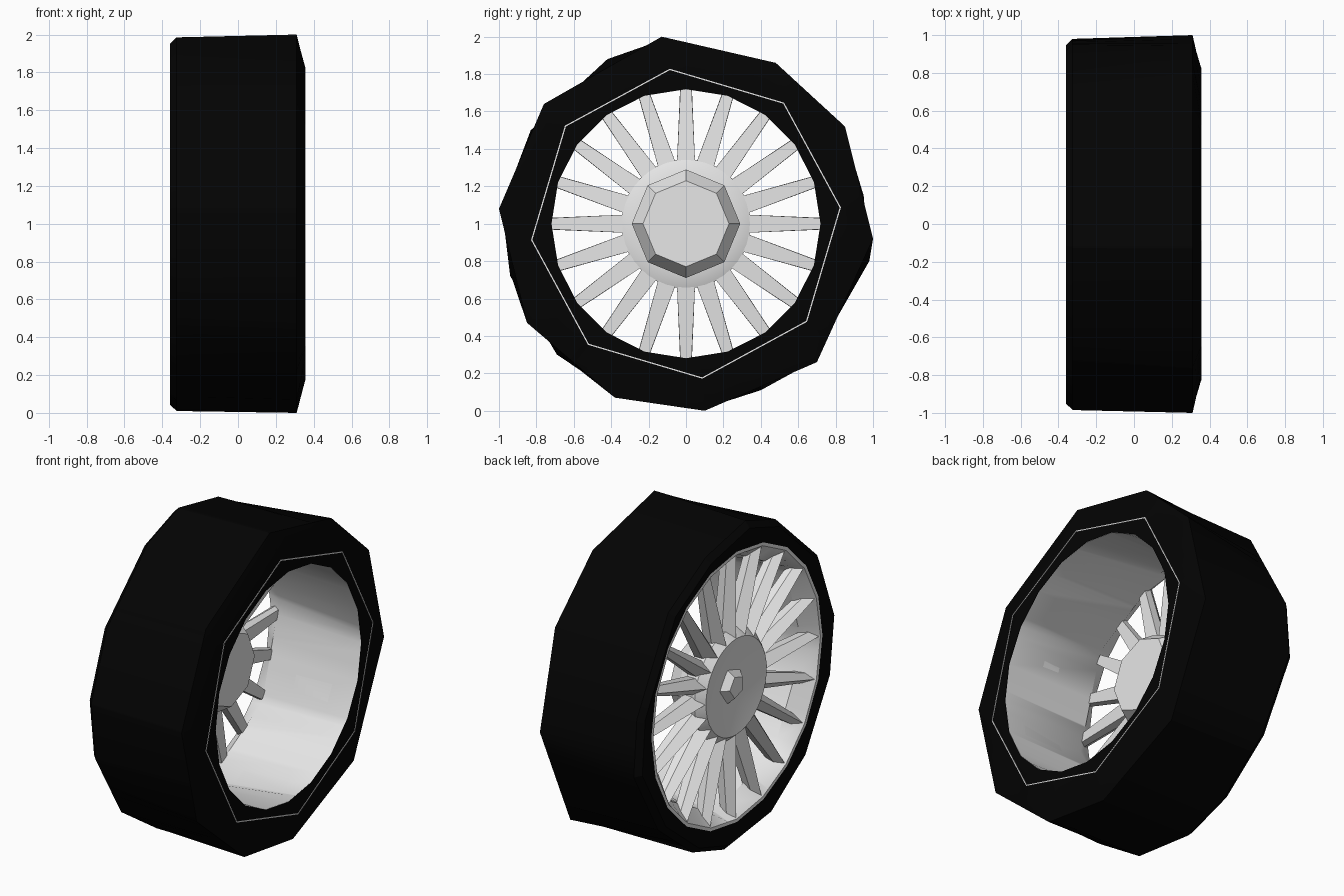
import bpy, bmesh, math
from math import sin, cos, pi, atan2

if "Cube" in bpy.data.objects:
    bpy.data.objects.remove(bpy.data.objects["Cube"])

def mat(name, v):
    m = bpy.data.materials.new(name)
    m.diffuse_color = (v, v, v, 1)
    m.use_nodes = True
    m.node_tree.nodes["Principled BSDF"].inputs["Base Color"].default_value = m.diffuse_color
    return m

rubber = mat("black rubber", 0.001)
metal = mat("light metal", 0.8)

def finish(name, bm, m, angle=None):
    bmesh.ops.recalc_face_normals(bm, faces=bm.faces)
    me = bpy.data.meshes.new(name)
    bm.to_mesh(me)
    bm.free()
    ob = bpy.data.objects.new(name, me)
    bpy.context.collection.objects.link(ob)
    me.materials.append(m)
    if angle:
        bpy.ops.object.select_all(action='DESELECT')
        ob.select_set(True)
        bpy.context.view_layer.objects.active = ob
        bpy.ops.object.shade_smooth_by_angle(angle=math.radians(angle))
    return ob

def loft(bm, rings, closed=False):
    """Skin rings of 3D points (around x)."""
    vs = [[bm.verts.new(p) for p in r] for r in rings]
    pairs = list(zip(vs, vs[1:])) + ([(vs[-1], vs[0])] if closed else [])
    for a, b in pairs:
        n = len(a)
        for i in range(n):
            j = (i + 1) % n
            bm.faces.new((a[i], a[j], b[j], b[i]))
    return vs

def circle(x, r, n, off=0.0):
    return [(x, r * cos(off + 2 * pi * i / n), 1 + r * sin(off + 2 * pi * i / n)) for i in range(n)]

def ngon(r, n, off=0.0):
    return [(r * cos(off + 2 * pi * i / n), r * sin(off + 2 * pi * i / n)) for i in range(n)]

def radius_at(poly, t):
    """Distance from the axis to a polygon outline at angle t."""
    c, s = cos(t), sin(t)
    best = 0
    for (ax, ay), (bx, by) in zip(poly, poly[1:] + poly[:1]):
        dx, dy = bx - ax, by - ay
        den = c * dy - s * dx
        if abs(den) < 1e-9:
            continue
        r = (ax * dy - ay * dx) / den
        u = (ax * s - ay * c) / den
        if -1e-6 <= u <= 1 + 1e-6 and r > 0:
            best = max(best, r)
    return best

# Tyre: coarse outlines on each side, (y, z - 1)
right_edge = [(-.13, 1.0), (.48, .86), (.85, .52), (1.0, -.08), (.70, -.74),
              (.10, -1.0), (-.38, -.93), (-.85, -.53), (-1.0, .08), (-.76, .64)]
left_edge = [(-.42, .88), (-.12, .985), (.27, .905), (.64, .70), (.95, .15), (.98, -.20),
             (.74, -.62), (.40, -.89), (.09, -.99), (-.34, -.935), (-.69, -.70),
             (-.94, -.28), (-.985, .09), (-.83, .50)]
left_wall = [(y * .965, z * .965) for y, z in left_edge]
twist = math.radians(6)
seam = ngon(.833, 8, twist)
inner = ngon(.72, 20)
angles = sorted({round(atan2(z, y) % (2 * pi), 4)
                 for p in (right_edge, left_edge, seam, inner) for y, z in p})

def ring(x, poly):
    return [(x, radius_at(poly, t) * cos(t), 1 + radius_at(poly, t) * sin(t)) for t in angles]

bm = bmesh.new()
loft(bm, [ring(-.35, ngon(.835, 20)), ring(-.36, left_wall), ring(-.325, left_edge),
          ring(.31, right_edge), ring(.355, seam), ring(.35, inner),
          ring(.335, ngon(.725, 20)), ring(.32, ngon(.85, 20))], closed=True)
finish("tyre", bm, rubber, 20)

# Thin metal seam line showing on the tyre wall
bm = bmesh.new()
loft(bm, [circle(.35, .833, 8, twist), circle(.3575, .833, 8, twist),
          circle(.3575, .826, 8, twist), circle(.35, .826, 8, twist)], closed=True)
finish("rim_seam", bm, metal)

# Rim barrel: round opening widening to an octagon near the spokes
bm = bmesh.new()
loft(bm, [ring(-.352, ngon(.845, 20)), ring(-.352, ngon(.825, 20)),
          ring(-.26, ngon(.785, 8, twist)), ring(.348, ngon(.719, 20)),
          ring(.34, ngon(.73, 20)), ring(-.25, ngon(.80, 8, twist))], closed=True)
finish("rim_barrel", bm, metal, 35)

# Spokes: twenty tapered blades with a ridge along the front
bm = bmesh.new()
for k in range(20):
    t = 2 * pi * k / 20
    def pt(x, r, w):
        return bm.verts.new((x, r * cos(t) - w * sin(t), 1 + r * sin(t) + w * cos(t)))
    hub_end = [pt(-.345, .29, 0), pt(-.28, .29, .05), pt(-.22, .29, .05),
               pt(-.22, .29, -.05), pt(-.28, .29, -.05)]
    rim_end = [pt(-.345, .825, 0), pt(-.30, .81, .028), pt(-.255, .765, .028),
               pt(-.255, .765, -.028), pt(-.30, .81, -.028)]
    for i in range(5):
        j = (i + 1) % 5
        bm.faces.new((hub_end[i], hub_end[j], rim_end[j], rim_end[i]))
    bm.faces.new(hub_end)
    bm.faces.new(rim_end)
finish("spokes", bm, metal, 30)

# Hub: shallow dished disc on the spoked side
bm = bmesh.new()
vs = loft(bm, [circle(-.31, .10, 40), circle(-.348, .30, 40), circle(-.30, .345, 40),
               circle(-.225, .345, 40), circle(-.20, .28, 40)])
bm.faces.new(vs[0])
bm.faces.new(vs[-1])
finish("hub_disc", bm, metal, 40)

# Hub back: faceted octagonal boss
bm = bmesh.new()
vs = loft(bm, [circle(-.21, .29, 8), circle(-.14, .29, 8), circle(-.045, .23, 8)])
bm.faces.new(vs[0])
bm.faces.new(vs[-1])
finish("hub_boss", bm, metal)

# Centre cap: small faceted stud
bm = bmesh.new()
vs = loft(bm, [circle(-.29, .13, 5), circle(-.352, .07, 5)])
bm.faces.new(vs[0])
bm.faces.new(vs[-1])
finish("centre_cap", bm, metal)
